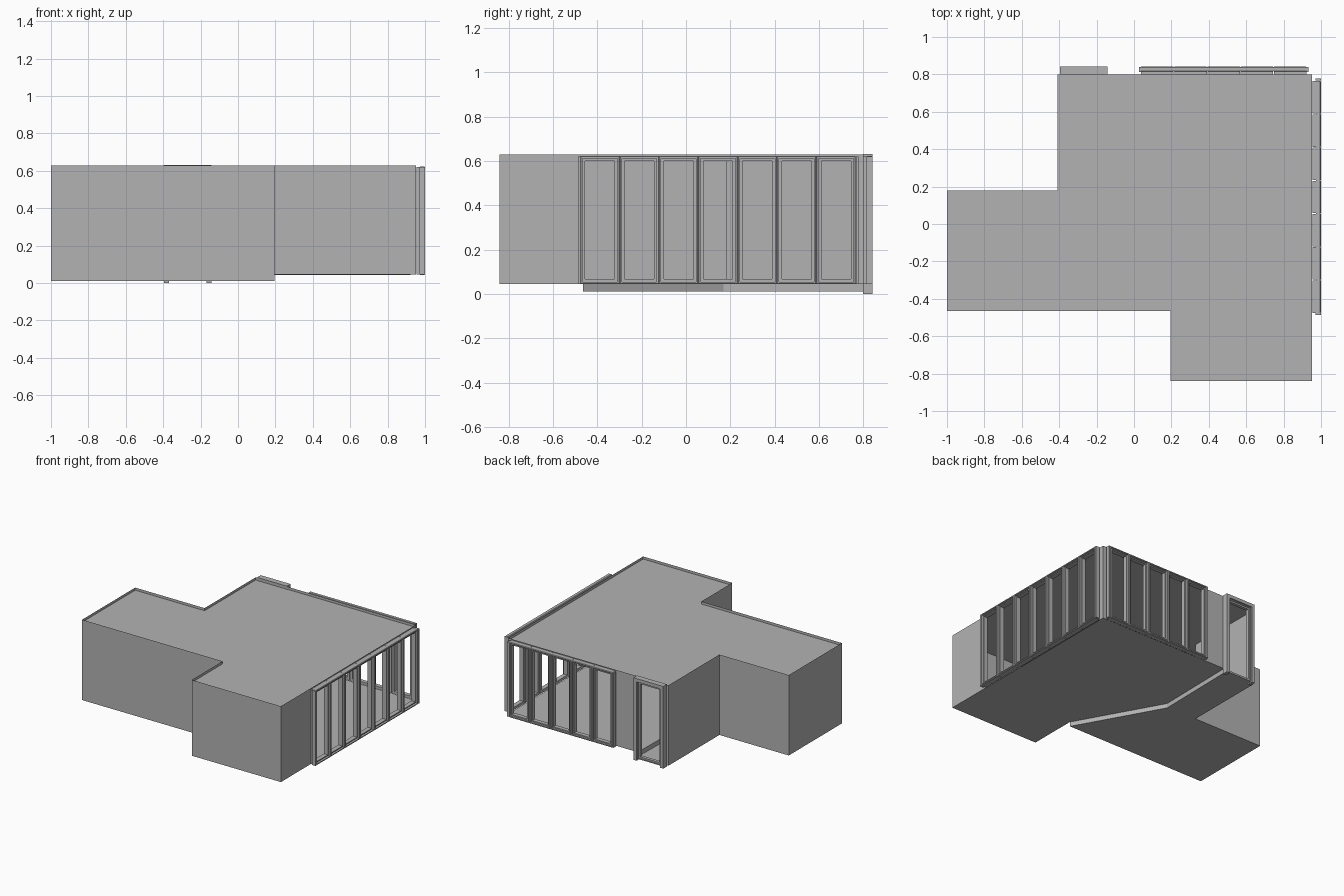
import bpy, bmesh

if "Cube" in bpy.data.objects:
    bpy.data.objects.remove(bpy.data.objects["Cube"])

grey = bpy.data.materials.new("plain grey")
grey.diffuse_color = (0.45, 0.45, 0.45, 1)
grey.use_nodes = True
grey.node_tree.nodes["Principled BSDF"].inputs["Base Color"].default_value = grey.diffuse_color

LOW, HIGH, CEIL, TOP = 0.01, 0.045, 0.608, 0.628   # floor levels, ceiling, wall top


def finish(name, bm, fix_normals=False):
    if fix_normals:
        bmesh.ops.recalc_face_normals(bm, faces=bm.faces)
    me = bpy.data.meshes.new(name)
    bm.to_mesh(me)
    bm.free()
    me.materials.append(grey)
    ob = bpy.data.objects.new(name, me)
    bpy.context.collection.objects.link(ob)
    return ob


def slab(name, outline, z, up):
    """Flat sheet following a counter-clockwise outline."""
    bm = bmesh.new()
    pts = outline if up else outline[::-1]
    bm.faces.new([bm.verts.new((x, y, z)) for x, y in pts])
    return finish(name, bm)


def walls(name, spans):
    """Thin upright panels: (start, end, bottom, top)."""
    bm = bmesh.new()
    for a, b, z0, z1 in spans:
        bm.faces.new([bm.verts.new((*p, z)) for p, z in ((a, z0), (b, z0), (b, z1), (a, z1))])
    return finish(name, bm)


def ring_frame(name, u0, u1, z0, z1, profile, place):
    """Sweep an (inset, depth) profile round a rectangle."""
    bm = bmesh.new()
    loops = []
    for i, d in profile:
        corners = ((u0 + i, z0 + i), (u1 - i, z0 + i), (u1 - i, z1 - i), (u0 + i, z1 - i))
        loops.append([bm.verts.new(place(u, d, z)) for u, z in corners])
    for k, a in enumerate(loops):
        b = loops[(k + 1) % len(loops)]
        for c in range(4):
            e = (c + 1) % 4
            bm.faces.new((a[c], a[e], b[e], b[c]))
    return finish(name, bm, True)


def box(name, lo, hi):
    bm = bmesh.new()
    bmesh.ops.create_cube(bm, size=1)
    for v in bm.verts:
        v.co = [(l + h) / 2 + c * (h - l) for l, h, c in zip(lo, hi, v.co)]
    return finish(name, bm)


# floors on two levels, joined by a bent step
step = [(0.195, -0.465), (-0.16, 0.17), (-0.15, 0.80)]
slab("lower_floor", [(-1, -0.465)] + step + [(-0.41, 0.80), (-0.41, 0.18), (-1, 0.18)], LOW, False)
slab("upper_floor", [(0.195, -0.84), (0.953, -0.84), (0.953, 0.80)] + step[::-1], HIGH, False)
walls("floor_step", [(step[k + 1], step[k], LOW, HIGH) for k in range(2)])

# ceiling set just below the wall tops
slab("ceiling", [(-1, -0.465), (0.195, -0.465), (0.195, -0.84), (0.953, -0.84),
                 (0.953, 0.80), (-0.41, 0.80), (-0.41, 0.18), (-1, 0.18)], CEIL, True)

# solid walls
walls("left_walls", [((-0.41, 0.80), (-0.41, 0.18), LOW, TOP),
                     ((-0.41, 0.18), (-1, 0.18), LOW, TOP),
                     ((-1, 0.18), (-1, -0.465), LOW, TOP)])
walls("front_walls", [((-1, -0.465), (0.195, -0.465), LOW, TOP),
                      ((0.195, -0.465), (0.195, -0.84), HIGH, TOP),
                      ((0.195, -0.84), (0.953, -0.84), HIGH, TOP)])
# walls left open behind the windows and door
X, Y, HEAD = 0.953, 0.80, 0.606
walls("right_wall", [((X, -0.84), (X, -0.47), HIGH, TOP),
                     ((X, -0.47), (X, 0.76), HEAD, TOP),
                     ((X, 0.76), (X, Y), HIGH, TOP)])
walls("back_wall", [((X, Y), (0.915, Y), HIGH, TOP),
                    ((0.915, Y), (0.045, Y), HEAD, TOP),
                    ((0.045, Y), (-0.15, Y), HIGH, TOP),
                    ((-0.15, Y), (-0.39, Y), HEAD, TOP),
                    ((-0.39, Y), (-0.41, Y), LOW, TOP)])

# window frames: raised outer rim, groove, raised inner sash
PITCH = 0.1775
profile = [(0.002, 0.0), (0.002, 0.016), (0.0, 0.018), (0.0, 0.038), (0.003, 0.041),
           (0.010, 0.041), (0.010, 0.026), (0.016, 0.026), (0.016, 0.032),
           (0.0225, 0.032), (0.0225, 0.0)]
for k in range(7):
    u = -0.477 + k * PITCH
    ring_frame(f"right_window_{k + 1}", u, u + PITCH, 0.044, 0.622, profile,
               lambda u, d, z: (0.955 + d * 1.07, u, z))
for k in range(5):
    u = 0.036 + k * PITCH
    ring_frame(f"back_window_{k + 1}", u, u + PITCH, 0.044, 0.622, profile,
               lambda u, d, z: (u, 0.80 + d, z))

# end trims closing each row of windows
for name, y in (("front", -0.487), ("rear", 0.766)):
    box(f"right_row_{name}_trim", (0.97, y, 0.046), (0.999, y + 0.012, 0.62))
for name, x in (("left", 0.027), ("right", 0.923)):
    box(f"back_row_{name}_trim", (x, 0.812, 0.046), (x + 0.011, 0.84, 0.62))

# doorway: casing that reaches the ground with a recessed inner frame
for name, x in (("left", -0.396), ("right", -0.169)):
    box(f"door_{name}_jamb", (x, 0.798, 0.0), (x + 0.026, 0.842, 0.632))
box("door_head", (-0.37, 0.798, 0.606), (-0.169, 0.842, 0.632))
ring_frame("door_inner_frame", -0.37, -0.169, LOW, 0.606,
           [(0, 0), (0, 0.03), (0.006, 0.03), (0.006, 0.024), (0.018, 0.024), (0.018, 0)],
           lambda u, d, z: (u, 0.80 + d, z))
